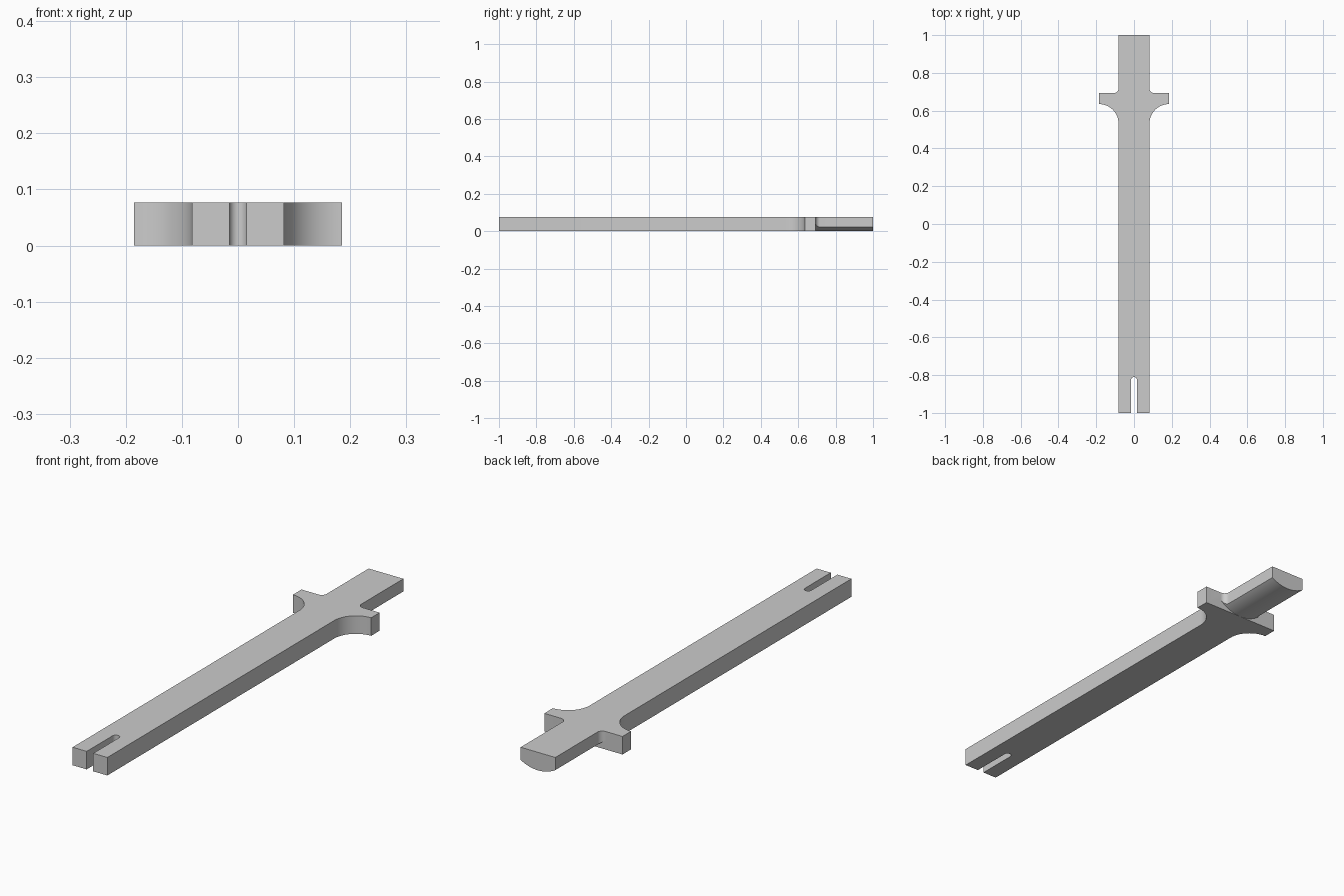
import bpy, math

if "Cube" in bpy.data.objects:
    bpy.data.objects.remove(bpy.data.objects["Cube"])

HEIGHT = 0.077
BAR = 0.082          # half width of the bar
GUARD = 0.185        # half width of the cross guard
GUARD_FRONT, GUARD_BACK = 0.635, 0.693
SLOT, SLOT_END = 0.0155, -0.81
BELLY_DROP = 0.023   # depth of the rounded tang underside


def arc(cx, cy, r, start, end, steps):
    angles = [math.radians(start + (end - start) * i / steps) for i in range(steps + 1)]
    return [(cx + r * math.cos(a), cy + r * math.sin(a)) for a in angles]


def prism(name, points, place, depth):
    """Extrude a closed 2D outline; place(u, v, w) maps it into space."""
    n = len(points)
    verts = [place(u, v, w) for w in depth for u, v in points]
    faces = [tuple(reversed(range(n))), tuple(range(n, 2 * n))]
    faces += [(i, (i + 1) % n, n + (i + 1) % n, n + i) for i in range(n)]
    mesh = bpy.data.meshes.new(name)
    mesh.from_pydata(verts, [], faces)
    obj = bpy.data.objects.new(name, mesh)
    bpy.context.collection.objects.link(obj)
    return obj


# Right half of the plan outline, from the slot round to the tang end
sweep = GUARD - BAR
fillet = 0.024
half = arc(0, SLOT_END - SLOT, SLOT, 90, 0, 8)[1:]
half += [(SLOT, -1), (BAR, -1)]
half += arc(GUARD, GUARD_FRONT - sweep, sweep, 180, 90, 20)
half += [(GUARD, GUARD_BACK)]
half += arc(BAR + fillet, GUARD_BACK + fillet, fillet, 270, 180, 10)
half += [(BAR, 1)]
outline = half + [(-x, y) for x, y in reversed(half)] + [(0, SLOT_END)]
body = prism("slotted_bar_with_guard", outline, lambda u, v, w: (u, v, w), (0, HEIGHT))

# Cutter that rounds the underside of the tang
radius = (BAR ** 2 + BELLY_DROP ** 2) / (2 * BELLY_DROP)
belly = arc(0, radius, radius, 225, 315, 48)
edge = belly[-1][0]
belly += [(edge, -0.1), (-edge, -0.1)]
cutter = prism("tang_underside_cutter", belly, lambda u, v, w: (u, w, v), (1.1, GUARD_BACK))
for p in cutter.data.polygons:
    p.use_smooth = False
cutter.hide_render = True

for obj in (body, cutter):
    bpy.ops.object.select_all(action="DESELECT")
    obj.select_set(True)
    bpy.context.view_layer.objects.active = obj
    bpy.ops.object.mode_set(mode="EDIT")
    bpy.ops.mesh.select_all(action="SELECT")
    bpy.ops.mesh.normals_make_consistent(inside=False)
    bpy.ops.object.mode_set(mode="OBJECT")

bpy.ops.object.select_all(action="DESELECT")
body.select_set(True)
bpy.context.view_layer.objects.active = body
cut = body.modifiers.new("round_tang", "BOOLEAN")
cut.operation = "DIFFERENCE"
cut.solver = "EXACT"
cut.object = cutter
bpy.ops.object.modifier_apply(modifier=cut.name)
bpy.data.objects.remove(cutter)

# Plain grey finish
grey = bpy.data.materials.new("plain_grey")
grey.use_nodes = True
color = (0.6, 0.6, 0.6, 1)
grey.diffuse_color = color
grey.node_tree.nodes["Principled BSDF"].inputs["Base Color"].default_value = color
body.data.materials.clear()
body.data.materials.append(grey)
bpy.ops.object.shade_smooth_by_angle(angle=math.radians(30))
